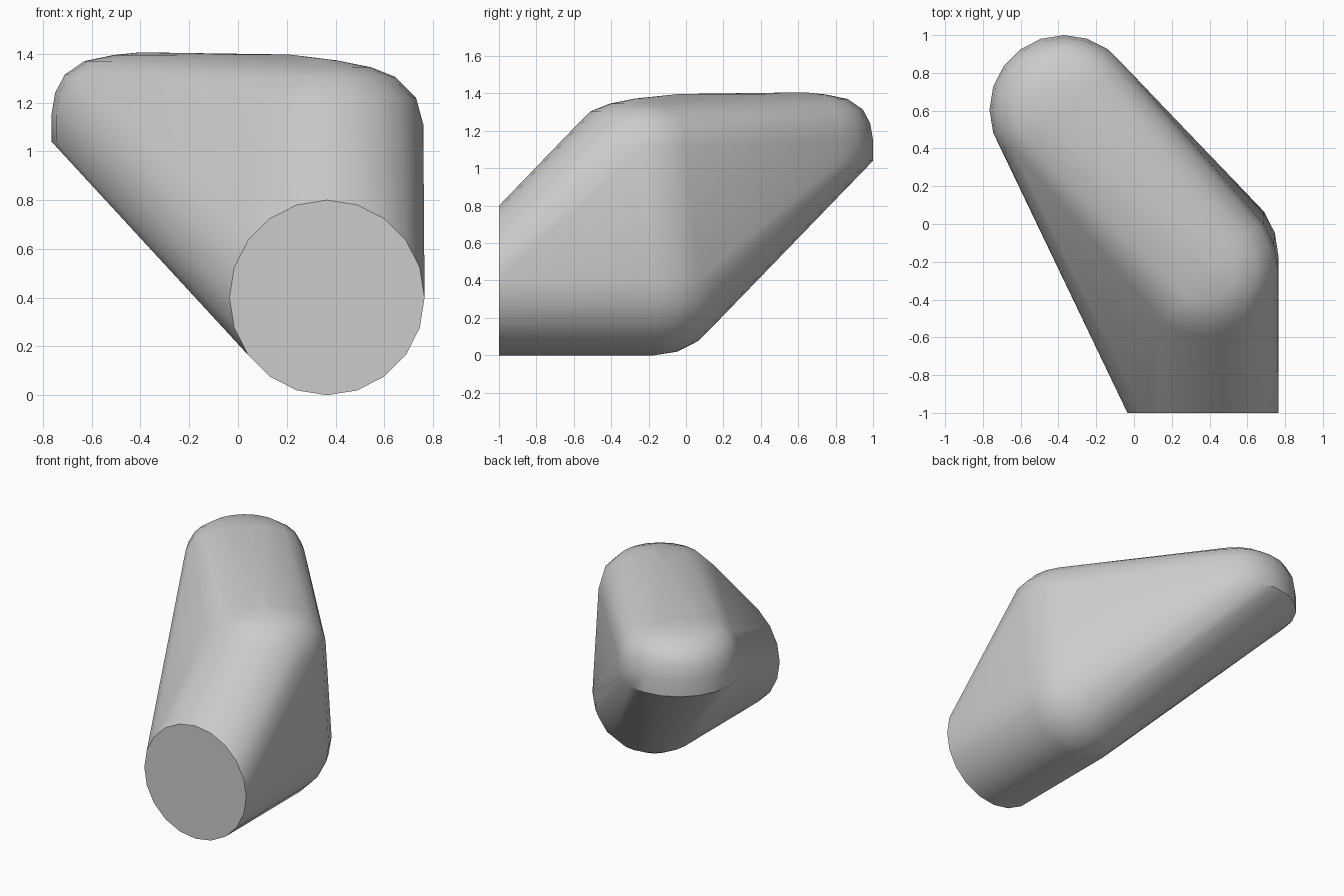
import bpy, bmesh
from math import sin, cos, pi, radians

cube = bpy.data.objects.get("Cube")
if cube:
    bpy.data.objects.remove(cube, do_unlink=True)

SIDES = 20
R = 0.395

mat = bpy.data.materials.new("plain grey")
mat.use_nodes = True
grey = (0.6, 0.6, 0.6, 1)
mat.diffuse_color = grey
mat.node_tree.nodes["Principled BSDF"].inputs["Base Color"].default_value = grey

bm = bmesh.new()


def ring(cx, cy, z, r):
    """Horizontal circle of hull points."""
    for i in range(SIDES):
        a = 2 * pi * i / SIDES
        bm.verts.new((cx + r * cos(a), cy + r * sin(a), z))


def dome(cx, cy, profile):
    """Rounded cap from (radius, height) pairs."""
    for r, z in profile:
        ring(cx, cy, z, r)


# Round front end
for i in range(SIDES):
    a = 2 * pi * i / SIDES
    bm.verts.new((0.365 + 0.4 * cos(a), -1, 0.4 + 0.4 * sin(a)))

# Ball at the lower bend
for k in range(1, 10):
    t = pi * k / 10
    ring(0.365, -0.17, 0.4 - 0.4 * cos(t), 0.4 * sin(t))
bm.verts.new((0.365, -0.17, 0))

# Rounded cap above the bend
dome(0.365, -0.23, [(R, 1.11), (0.365, 1.22), (0.28, 1.305), (0.18, 1.345), (0.04, 1.373)])
bm.verts.new((0.21, -0.04, 1.397))

# Rounded cap with a flat underside edge at the far end
dome(-0.37, 0.605, [(R, 1.04), (R, 1.15), (0.38, 1.24), (0.34, 1.315),
                    (0.26, 1.37), (0.14, 1.395), (0.04, 1.405)])

# Wrap everything in one skin
hull = bmesh.ops.convex_hull(bm, input=bm.verts[:])
loose = {v for v in hull["geom_interior"] + hull["geom_unused"]
         if isinstance(v, bmesh.types.BMVert) and v.is_valid}
bmesh.ops.delete(bm, geom=list(loose), context="VERTS")
bmesh.ops.dissolve_limit(bm, angle_limit=radians(0.5), verts=bm.verts[:], edges=bm.edges[:])
bmesh.ops.recalc_face_normals(bm, faces=bm.faces[:])

mesh = bpy.data.meshes.new("bent_body")
bm.to_mesh(mesh)
bm.free()
mesh.materials.append(mat)
body = bpy.data.objects.new("bent_body", mesh)
bpy.context.collection.objects.link(body)

bpy.ops.object.select_all(action="DESELECT")
body.select_set(True)
bpy.context.view_layer.objects.active = body
bpy.ops.object.shade_smooth_by_angle(angle=radians(35))
